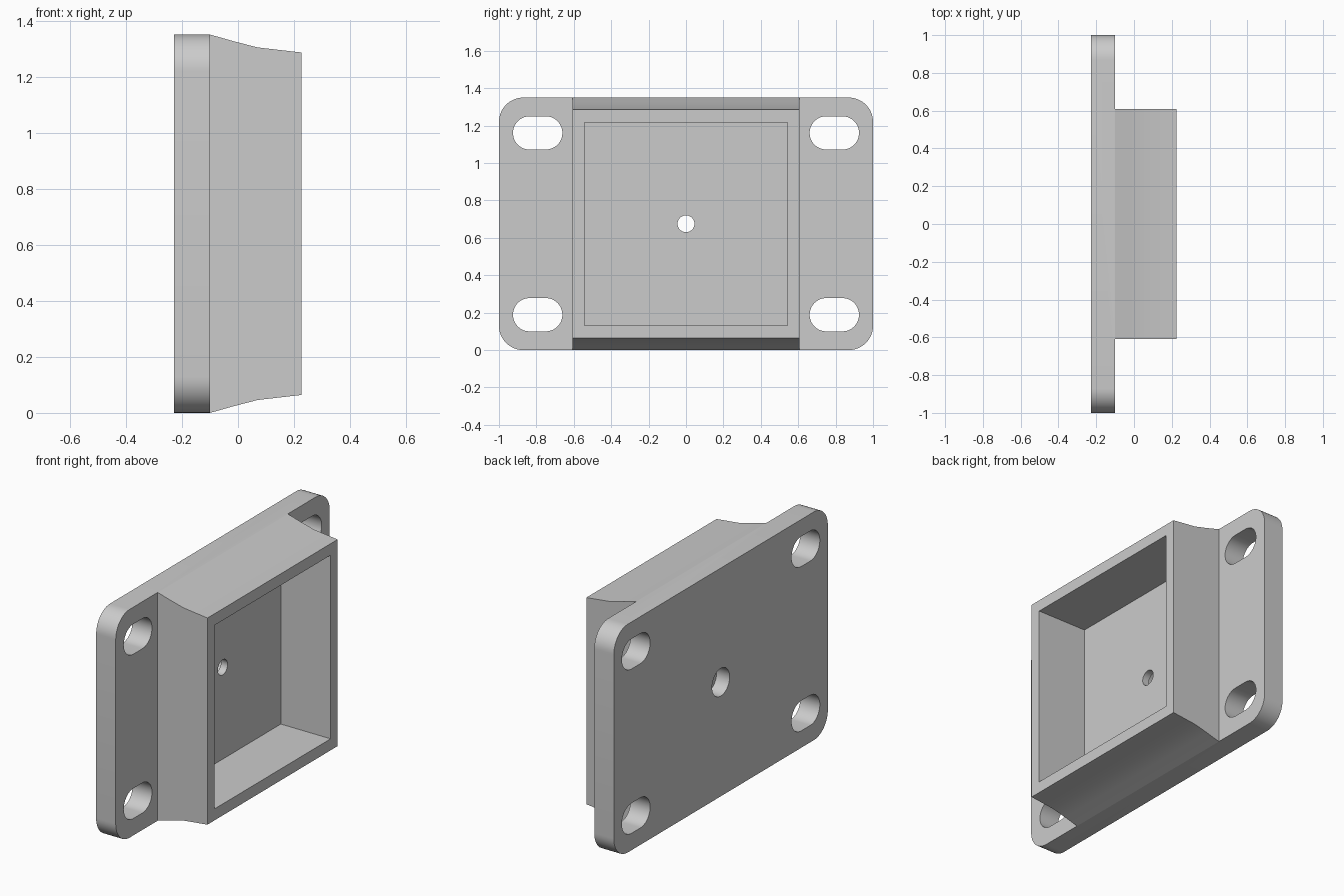
import bpy
import bmesh
from math import cos, sin, pi, radians
from mathutils import Vector

cube = bpy.data.objects.get("Cube")
if cube:
    bpy.data.objects.remove(cube, do_unlink=True)

grey = bpy.data.materials.new("light grey")
grey.use_nodes = True
colour = (0.6, 0.6, 0.6, 1)
grey.diffuse_color = colour
grey.node_tree.nodes["Principled BSDF"].inputs["Base Color"].default_value = colour

BACK, STEP, FRONT = -0.228, -0.1, 0.226
HEIGHT, MID = 1.35, 0.675


def prism(name, outline, offset):
    """Extrude a closed outline of 3D points along an offset."""
    bm = bmesh.new()
    face = bm.faces.new([bm.verts.new(p) for p in outline])
    result = bmesh.ops.extrude_face_region(bm, geom=[face])
    moved = [v for v in result["geom"] if isinstance(v, bmesh.types.BMVert)]
    bmesh.ops.translate(bm, verts=moved, vec=Vector(offset))
    bmesh.ops.recalc_face_normals(bm, faces=bm.faces)
    mesh = bpy.data.meshes.new(name)
    bm.to_mesh(mesh)
    bm.free()
    mesh.materials.append(grey)
    obj = bpy.data.objects.new(name, mesh)
    bpy.context.collection.objects.link(obj)
    return obj


def rounded(name, y, z, half_y, half_z, radius, x0, x1, steps=12):
    """Rounded block along x; slots and holes are its limiting cases."""
    points = []
    corners = ((1, 1), (-1, 1), (-1, -1), (1, -1))
    for quarter, (sy, sz) in enumerate(corners):
        for i in range(steps + 1):
            a = (quarter + i / steps) * pi / 2
            p = Vector((x0, y + sy * (half_y - radius) + radius * cos(a),
                        z + sz * (half_z - radius) + radius * sin(a)))
            if all((p - q).length > 1e-5 for q in points):
                points.append(p)
    return prism(name, points, (x1 - x0, 0, 0))


def combine(target, tool, operation):
    mod = target.modifiers.new("combine", 'BOOLEAN')
    mod.operation = operation
    mod.solver = 'EXACT'
    mod.object = tool
    bpy.context.view_layer.objects.active = target
    bpy.ops.object.modifier_apply(modifier=mod.name)
    bpy.data.objects.remove(tool, do_unlink=True)


# Mounting plate with rounded corners
plate = rounded("mounting_plate", 0, MID, 1, MID, 0.13, BACK, STEP)

# Raised housing with a gently flared top and bottom
lower = [(STEP, 0), (-0.015, 0.024), (0.07, 0.046), (FRONT, 0.064)]
profile = lower + [(x, HEIGHT - z) for x, z in reversed(lower)]
housing = prism("housing", [(x, -0.608, z) for x, z in profile], (0, 1.216, 0))

# Square pocket reaching down to the plate
pocket = prism("pocket_cutter",
               [(-0.3, sy * 0.543, MID + sz * 0.543)
                for sy, sz in ((-1, -1), (1, -1), (1, 1), (-1, 1))], (1, 0, 0))
combine(housing, pocket, 'DIFFERENCE')
combine(plate, housing, 'UNION')

# Four mounting slots
for sy in (-1, 1):
    for sz in (-1, 1):
        slot = rounded("slot_cutter", sy * 0.793, MID + sz * 0.486,
                       0.132, 0.089, 0.089, -0.5, 0.5)
        combine(plate, slot, 'DIFFERENCE')

# Central hole, widened on the back
combine(plate, rounded("hole_cutter", 0, MID, 0.045, 0.045, 0.045, -0.5, 0.5), 'DIFFERENCE')
combine(plate, rounded("recess_cutter", 0, MID, 0.082, 0.082, 0.082, -0.5, BACK + 0.085), 'DIFFERENCE')

# Smooth the curved walls, keep the edges crisp
plate.name = "mounting_bracket"
bpy.ops.object.select_all(action='DESELECT')
plate.select_set(True)
bpy.context.view_layer.objects.active = plate
bpy.ops.object.shade_smooth_by_angle(angle=radians(20))
